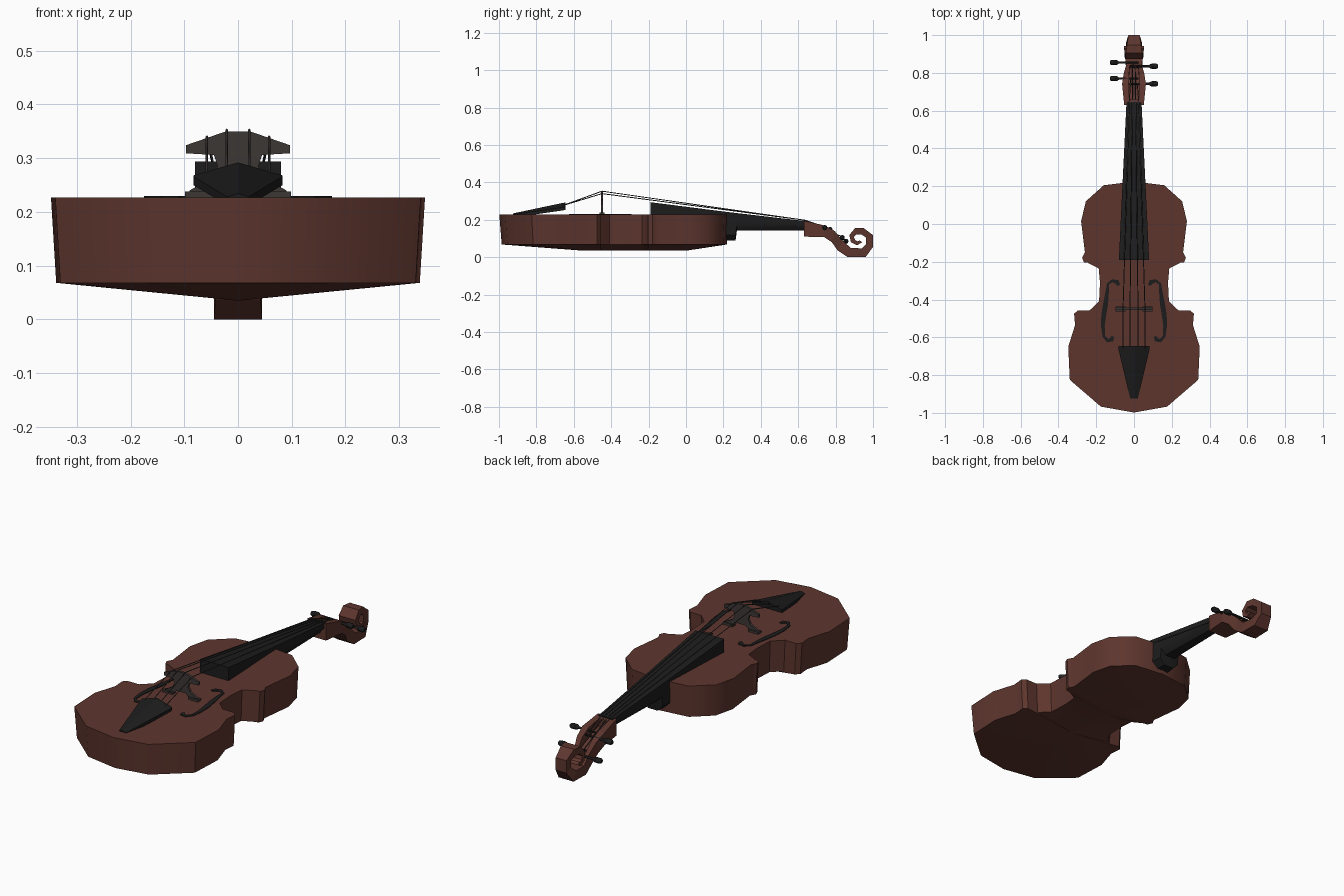
import bpy, bmesh, math

def material(name, rgb):
    m = bpy.data.materials.new(name)
    m.diffuse_color = (*rgb, 1)
    return m

WOOD = material("varnished_wood", (0.11, 0.036, 0.027))
EBONY = material("ebony", (0.012, 0.012, 0.012))
GREY = material("dark_grey", (0.045, 0.038, 0.036))

def loft(name, rings, mat, smooth=None):
    """Closed solid through rings of equal point count, capped at both ends."""
    bm = bmesh.new()
    vs = [[bm.verts.new(p) for p in r] for r in rings]
    n = len(rings[0])
    for a, b in zip(vs, vs[1:]):
        for i in range(n):
            j = (i + 1) % n
            bm.faces.new((a[i], a[j], b[j], b[i]))
    bm.faces.new(vs[0])
    bm.faces.new(vs[-1])
    bmesh.ops.recalc_face_normals(bm, faces=bm.faces)
    me = bpy.data.meshes.new(name)
    bm.to_mesh(me)
    bm.free()
    ob = bpy.data.objects.new(name, me)
    bpy.context.collection.objects.link(ob)
    me.materials.append(mat)
    if smooth:
        bpy.ops.object.select_all(action='DESELECT')
        ob.select_set(True)
        bpy.context.view_layer.objects.active = ob
        bpy.ops.object.shade_smooth_by_angle(angle=math.radians(smooth))
    return ob

def strip(name, stations, mat, smooth=None):
    """Stations: (lower y, z, upper y, z, half width)."""
    return loft(name, [[(-w, a, b), (w, a, b), (w, c, d), (-w, c, d)]
                       for a, b, c, d, w in stations], mat, smooth)

# Body: half outline mirrored, straight ribs, back arched to a ridge
half = [(0.175, -0.967), (0.34, -0.825), (0.348, -0.65), (0.312, -0.535),
        (0.317, -0.475), (0.297, -0.457), (0.235, -0.457), (0.185, -0.41),
        (0.18, -0.31), (0.187, -0.235), (0.245, -0.205), (0.265, -0.203),
        (0.275, -0.178), (0.26, -0.15), (0.28, 0.015), (0.255, 0.12), (0.16, 0.205)]
outline = [(0, -0.998)] + half + [(0, 0.225)] + [(-x, y) for x, y in reversed(half)]

def inset(t, z):
    ring = []
    for x, y in outline:
        ry = min(max(y, -0.55), 0.0)
        ring.append((x * (1 - t), y + (ry - y) * t, z))
    return ring

body = loft("body", [inset(0, 0.227), inset(0.028, 0.068), inset(0.995, 0.035)], WOOD, 35)

# Fingerboard wedge and neck with heel
strip("fingerboard", [(-0.19, 0.225, -0.19, 0.294, 0.08), (0.21, 0.222, 0.21, 0.243, 0.061),
                      (0.64, 0.165, 0.64, 0.193, 0.04)], EBONY)

def neck_ring(y, w, bottom, top):
    return [(-w, y, top), (-w, y, bottom + 0.03), (-w * 0.5, y, bottom),
            (w * 0.5, y, bottom), (w, y, bottom + 0.03), (w, y, top)]
loft("neck", [neck_ring(0.2, 0.062, 0.09, 0.235), neck_ring(0.265, 0.055, 0.09, 0.228),
              neck_ring(0.272, 0.055, 0.142, 0.226), neck_ring(0.64, 0.038, 0.142, 0.18)], EBONY, 40)

# Peg box flowing into the scroll
scroll = strip("peg_box_and_scroll", [
    (0.63, 0.11, 0.63, 0.195, 0.052), (0.74, 0.107, 0.74, 0.17, 0.063),
    (0.78, 0.08, 0.795, 0.14, 0.055), (0.81, 0.037, 0.84, 0.087, 0.042),
    (0.865, 0.0, 0.88, 0.05, 0.045), (0.96, 0.0, 0.94, 0.047, 0.042),
    (1.0, 0.055, 0.963, 0.07, 0.03), (1.0, 0.118, 0.963, 0.105, 0.03),
    (0.948, 0.157, 0.938, 0.122, 0.037), (0.905, 0.157, 0.912, 0.122, 0.044),
    (0.873, 0.118, 0.898, 0.108, 0.047), (0.882, 0.08, 0.904, 0.092, 0.049),
    (0.915, 0.064, 0.918, 0.084, 0.051), (0.942, 0.08, 0.928, 0.09, 0.053)], WOOD)
cutter = strip("peg_box_cutter", [
    (0.66, 0.15, 0.66, 0.23, 0.025), (0.74, 0.132, 0.745, 0.22, 0.028),
    (0.782, 0.11, 0.83, 0.18, 0.026), (0.825, 0.07, 0.86, 0.1, 0.022)], EBONY)
cutter.hide_render = True
cutter.hide_set(True)
cut = scroll.modifiers.new("peg_box_opening", 'BOOLEAN')
cut.operation = 'DIFFERENCE'
cut.solver = 'EXACT'
cut.object = cutter

# Tailpiece with a ridged top
def tail_ring(y, w, low, edge, ridge):
    return [(-w, y, low), (w, y, low), (w, y, edge), (0, y, ridge), (-w, y, edge)]
loft("tailpiece", [tail_ring(-0.925, 0.02, 0.212, 0.228, 0.234),
                   tail_ring(-0.66, 0.083, 0.25, 0.266, 0.29),
                   tail_ring(-0.645, 0.083, 0.253, 0.268, 0.292)], EBONY)

# Bridge: thin mirrored profile and its foot plates
bh = [(0.022, 0.35), (0.097, 0.324), (0.097, 0.309), (0.045, 0.306), (0.038, 0.285),
      (0.05, 0.262), (0.09, 0.24), (0.09, 0.227), (0.05, 0.227), (0.025, 0.25)]
bp = bh + [(-x, z) for x, z in reversed(bh)]
loft("bridge", [[(x, y, z) for x, z in bp] for y in (-0.455, -0.443)], GREY)
for s, side in ((-1, "left"), (1, "right")):
    loft("bridge_foot_" + side,
         [[(s * x, y, z) for x, y in ((0.045, -0.462), (0.099, -0.462), (0.099, -0.436), (0.045, -0.436))]
          for z in (0.225, 0.238)], GREY)

# Sound holes: tapered ribbons just above the top
path = [(0.08, -0.325, 0.008), (0.09, -0.307, 0.012), (0.115, -0.3, 0.008), (0.138, -0.317, 0.006),
        (0.142, -0.36, 0.009), (0.15, -0.42, 0.013), (0.16, -0.48, 0.013), (0.165, -0.54, 0.01),
        (0.16, -0.595, 0.007), (0.14, -0.618, 0.009), (0.118, -0.612, 0.012), (0.112, -0.595, 0.007)]
for s, side in ((-1, "left"), (1, "right")):
    rings = []
    for i, (x, y, w) in enumerate(path):
        a, b = path[max(i - 1, 0)], path[min(i + 1, len(path) - 1)]
        d = math.hypot(b[0] - a[0], b[1] - a[1])
        nx, ny = -(b[1] - a[1]) / d * w, (b[0] - a[0]) / d * w
        rings.append([(s * (x + k * nx), y + k * ny, z)
                      for k, z in ((1, 0.225), (-1, 0.225), (-1, 0.23), (1, 0.23))])
    loft("sound_hole_" + side, rings, EBONY)

# Pegs turned along x, and the strings wound on to them
peg_spots = [(-1, 0.77, 0.148), (-1, 0.855, 0.085), (1, 0.835, 0.105), (1, 0.742, 0.158)]
turning = [(-0.025, 0.005), (0.08, 0.006), (0.086, 0.011), (0.095, 0.014), (0.118, 0.014), (0.127, 0.009)]
string_x = (-0.058, -0.021, 0.021, 0.058)
for i, ((s, y, z), x) in enumerate(zip(peg_spots, string_x), 1):
    loft(f"peg_{i}", [[(s * px, y + r * math.cos(k * math.pi / 4), z + r * math.sin(k * math.pi / 4))
                       for k in range(8)] for px, r in turning], EBONY, 40)
    top = 0.353 if abs(x) < 0.03 else 0.34
    pts = [(x, -0.66, 0.276), (x, -0.449, top), (x * 0.45, 0.635, 0.198), (x * 0.3, y, z + 0.004)]
    cu = bpy.data.curves.new(f"string_{i}", 'CURVE')
    cu.dimensions = '3D'
    cu.bevel_depth = 0.0025
    cu.bevel_resolution = 0
    cu.use_fill_caps = True
    sp = cu.splines.new('POLY')
    sp.points.add(len(pts) - 1)
    for p, co in zip(sp.points, pts):
        p.co = (*co, 1)
    cu.materials.append(GREY)
    bpy.context.collection.objects.link(bpy.data.objects.new(f"string_{i}", cu))

# Nut at the end of the fingerboard
strip("nut", [(0.628, 0.17, 0.628, 0.197, 0.04), (0.645, 0.17, 0.645, 0.197, 0.04)], EBONY)
